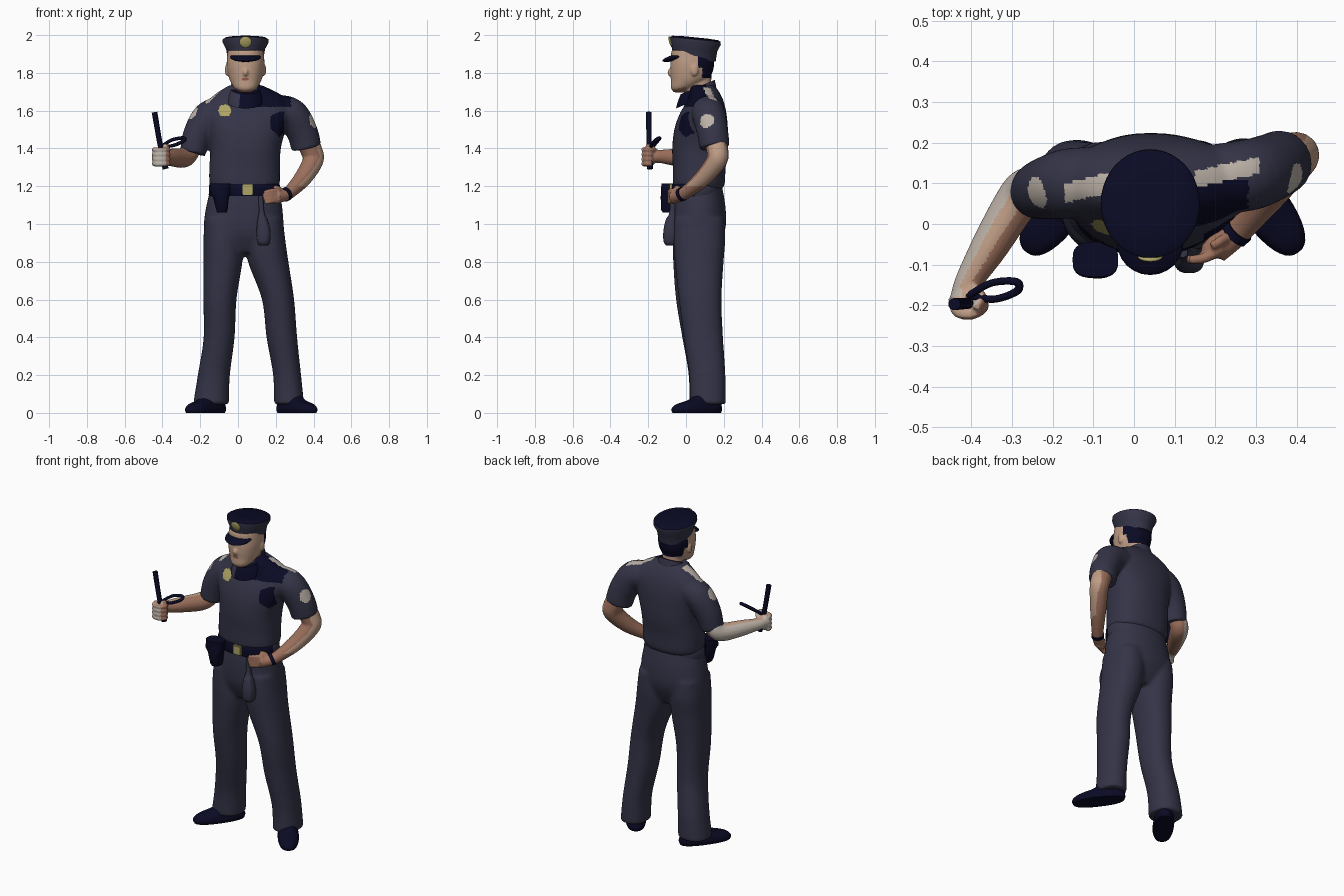
import bpy, bmesh, math
from mathutils import Vector, Matrix

COLOURS = {"uniform_navy": (.034, .034, .064), "dark_navy": (.003, .003, .018), "skin_tan": (.52, .335, .235),
           "skin_brown": (.34, .165, .11), "light_grey": (.50, .44, .385), "gold": (.42, .37, .13),
           "lip_red": (.30, .10, .075)}
NAVY, DARK, TAN, BROWN, LIGHT, GOLD, RED = range(7)
MATS = []
for nm, c in COLOURS.items():
    m = bpy.data.materials.new(nm)
    m.diffuse_color = (*c, 1)
    MATS.append(m)


def spline(keys, n=6):
    """Smooth in-between rows through the key rows."""
    out = []
    for i in range(len(keys) - 1):
        a, b, c, d = (keys[max(0, min(len(keys) - 1, i + k))] for k in (-1, 0, 1, 2))
        for s in range(n):
            t = s / n
            out.append([.5 * (2 * q + (r - p) * t + (2*p - 5*q + 4*r - w) * t*t + (3*q - p - 3*r + w) * t**3)
                        for p, q, r, w in zip(a, b, c, d)])
    return out + [list(keys[-1])]


def bridge(bm, rings, closed=False):
    rows = [[bm.verts.new(v) for v in r] for r in rings]
    n = len(rows[0])
    pairs = list(zip(rows, rows[1:])) + ([(rows[-1], rows[0])] if closed else [])
    for a, b in pairs:
        for i in range(n):
            bm.faces.new((a[i], a[(i + 1) % n], b[(i + 1) % n], b[i]))
    if not closed:
        bm.faces.new(rows[0][::-1])
        bm.faces.new(rows[-1])


def loft(bm, keys, n=40, p=2.2, slope=0, smooth=True):
    """Horizontal rounded sections, rows of z, centre x, centre y, half width, half depth."""
    rings = []
    for z, cx, cy, rx, ry in (spline(keys) if smooth else keys):
        ring = []
        for i in range(n):
            a = 2 * math.pi * i / n
            c, s = math.cos(a), math.sin(a)
            x = cx + rx * math.copysign(abs(c) ** (2 / p), c)
            y = cy + ry * math.copysign(abs(s) ** (2 / p), s)
            ring.append((x, y, z + slope * (y - .05)))
        rings.append(ring)
    bridge(bm, rings)


def tube(bm, keys, n=16, closed=False):
    """Round tube through rows of x, y, z, radius."""
    rows = spline(keys + [keys[0]] if closed else keys)
    rows = rows[:-1] if closed else rows
    pts = [Vector(r[:3]) for r in rows]
    side, rings = None, []
    for i, pt in enumerate(pts):
        nxt = pts[(i + 1) % len(pts)] if closed else pts[min(i + 1, len(pts) - 1)]
        prv = pts[i - 1] if closed else pts[max(i - 1, 0)]
        d = (nxt - prv).normalized()
        side = d.orthogonal() if side is None else side - d * side.dot(d)
        side.normalize()
        up = d.cross(side)
        rings.append([pt + rows[i][3] * (side * math.cos(2*math.pi*k/n) + up * math.sin(2*math.pi*k/n))
                      for k in range(n)])
    bridge(bm, rings, closed)


def ball(bm, loc, scale, rot=0):
    bmesh.ops.create_uvsphere(bm, u_segments=24, v_segments=16, radius=1, matrix=Matrix.Translation(loc)
                              @ Matrix.Rotation(rot, 4, 'X') @ Matrix.Diagonal((*scale, 1)))


def make(name, bm, rule, voxel=0, relax=4):
    """Object from bm; voxel fuses the pieces; rule is a colour or a function of face centre and normal."""
    bmesh.ops.recalc_face_normals(bm, faces=bm.faces)
    me = bpy.data.meshes.new(name)
    bm.to_mesh(me)
    bm.free()
    ob = bpy.data.objects.new(name, me)
    bpy.context.collection.objects.link(ob)
    if voxel:
        r = ob.modifiers.new("fuse", 'REMESH')
        r.mode, r.voxel_size = 'VOXEL', voxel
        s = ob.modifiers.new("relax", 'SMOOTH')
        s.factor, s.iterations = .5, relax
        me = bpy.data.meshes.new_from_object(ob.evaluated_get(bpy.context.evaluated_depsgraph_get()))
        ob.modifiers.clear()
        ob.data = me
    me.materials.clear()
    picks = [rule(p.center, p.normal) if callable(rule) else rule for p in me.polygons]
    used = sorted(set(picks))
    for k in used:
        me.materials.append(MATS[k])
    for p, k in zip(me.polygons, picks):
        p.material_index = used.index(k)
        p.use_smooth = True
    if not voxel:
        me.set_sharp_from_angle(angle=math.radians(40))
    return ob


# trousers: hips and two legs fused
bm = bmesh.new()
loft(bm, [(1.21, .035, .065, .174, .124), (1.10, .033, .068, .20, .14), (1.0, .03, .069, .211, .143),
          (.93, .033, .066, .205, .128), (.85, .037, .065, .14, .09)])
loft(bm, [(1.03, -.078, .066, .098, .13), (.92, -.08, .066, .103, .136), (.80, -.08, .06, .103, .128),
          (.60, -.096, .06, .088, .113), (.40, -.10, .078, .082, .098), (.20, -.128, .108, .085, .094),
          (.045, -.143, .112, .095, .096)])
loft(bm, [(1.03, .14, .07, .098, .132), (.92, .145, .071, .105, .137), (.80, .16, .07, .107, .129),
          (.60, .212, .075, .085, .113), (.40, .232, .092, .081, .104), (.20, .26, .113, .074, .096),
          (.045, .27, .115, .08, .096)])
make("trousers", bm, NAVY, .01, 10)

# shoes
for name, x, turn in (("left_shoe", -.172, -36), ("right_shoe", .312, 36)):
    bm = bmesh.new()
    loft(bm, [(0, 0, 0, .055, .15), (.02, 0, 0, .061, .156), (.045, 0, .012, .057, .138),
              (.07, 0, .05, .05, .092), (.11, 0, .07, .042, .06)], p=2.4)
    bm.transform(Matrix.Translation((x, .057, 0)) @ Matrix.Rotation(math.radians(turn), 4, 'Z'))
    make(name, bm, DARK)


# shirt with short sleeves; badge, pocket and patches are coloured regions
def shirt_rule(c, n):
    front = n.y < -.1 and c.y < .1
    if front and ((c.x + .07) / .034) ** 2 + ((c.z - 1.6) / .032) ** 2 < 1:
        return GOLD
    if front and .17 < c.x < .245 and 1.46 + abs(c.x - .22) * .9 < c.z < 1.60 - abs(c.x - .23) * .5:
        return DARK
    if (c - Vector((.387, .113, 1.543))).length < .04 or (c - Vector((-.228, .08, 1.578))).length < .04:
        return LIGHT
    if n.z > .2 and c.z > 1.58:
        if .15 < c.x < .31 and abs(c.y - .11 - (c.x - .15) * .22) < .021:
            return LIGHT
        if -.17 < c.x < -.06 and abs(c.y - .09 - (c.x + .11) * .25) < .024:
            return LIGHT
    if .10 < c.x < .28 and c.z > 1.62 and c.y < .11 and n.y < .1:
        return DARK
    return NAVY


bm = bmesh.new()
loft(bm, [(1.185, .035, .066, .172, .124), (1.215, .035, .068, .186, .137), (1.30, .035, .07, .187, .14),
          (1.40, .04, .075, .187, .148), (1.50, .045, .08, .208, .142), (1.58, .05, .09, .23, .125),
          (1.64, .055, .10, .222, .102), (1.69, .05, .098, .168, .083), (1.735, .04, .085, .085, .065)], p=2.3)
tube(bm, [(-.09, .11, 1.60, .08), (-.16, .10, 1.56, .086), (-.215, .088, 1.47, .077), (-.24, .08, 1.375, .068)], 24)
tube(bm, [(.19, .11, 1.60, .085), (.28, .12, 1.58, .088), (.338, .14, 1.49, .083), (.362, .152, 1.405, .08)], 24)
make("shirt", bm, shirt_rule, .008, 6)

# collar, higher at the back
bm = bmesh.new()
loft(bm, [(1.655, .04, .055, .1, .108), (1.69, .04, .058, .092, .1), (1.72, .04, .062, .08, .09)], slope=.42)
make("collar", bm, lambda c, n: DARK if c.x > .01 and c.y < .11 else NAVY)


# head: skull, jaw, neck, nose and ears fused
def head_rule(c, n):
    if c.z > 1.775 and c.y > .085 - .02 * (c.z > 1.83):
        return DARK
    if abs(c.x - .04) < .018 and abs(c.z - 1.768) < .007 and c.y < -.03:
        return RED
    return BROWN if n.z < -.6 and c.y < 0 else TAN


bm = bmesh.new()
loft(bm, [(1.697, .04, -.035, .03, .028), (1.72, .04, -.02, .06, .06), (1.76, .04, .015, .083, .095),
          (1.80, .04, .028, .094, .111), (1.85, .04, .033, .1, .116), (1.92, .04, .035, .095, .112)])
loft(bm, [(1.63, .04, .07, .065, .068), (1.70, .04, .065, .062, .068), (1.80, .04, .06, .06, .075)])
ball(bm, (.04, -.08, 1.802), (.014, .018, .022))
for x in (-.058, .138):
    ball(bm, (x, .045, 1.815), (.011, .02, .032))
make("head", bm, head_rule, .006, 3)

# peaked cap: flared crown with dark top, visor and badge
bm = bmesh.new()
loft(bm, [(1.87, .04, .045, .094, .112), (1.925, .04, .045, .103, .12), (1.962, .04, .05, .122, .134),
          (1.977, .04, .05, .121, .133), (1.985, .04, .05, .108, .12), (1.988, .04, .05, .05, .06)],
     p=2, slope=-.1, smooth=False)
make("cap_crown", bm, lambda c, n: DARK if n.z > .5 else NAVY)
bm = bmesh.new()
ball(bm, (.04, -.045, 1.884), (.082, .083, .017), math.radians(14))
make("cap_visor", bm, DARK)
bm = bmesh.new()
ball(bm, (.04, -.08, 1.963), (.031, .009, .032), math.radians(18))
make("cap_badge", bm, GOLD)


# left arm, bent forward, with a fist
def left_rule(c, n):
    d = -.85 * n.x + .5 * n.y
    if d > .45 or (c.y < -.14 and n.x < .45 and n.z < .5):
        return LIGHT
    return TAN if d > -.2 and n.z > 0 else BROWN


bm = bmesh.new()
tube(bm, [(-.235, .085, 1.43, .052), (-.265, .085, 1.37, .053), (-.295, .045, 1.35, .053), (-.355, -.055, 1.353, .046),
          (-.405, -.14, 1.358, .035), (-.415, -.185, 1.358, .038)])
ball(bm, (-.418, -.19, 1.357), (.036, .036, .05))
for k in range(4):
    z = 1.318 + .025 * k
    tube(bm, [(-.445, -.18, z, .013), (-.435, -.215, z, .014), (-.40, -.222, z, .014), (-.37, -.205, z, .013),
              (-.375, -.18, z, .012)], 10)
tube(bm, [(-.40, -.16, 1.38, .015), (-.375, -.18, 1.405, .014), (-.39, -.21, 1.415, .012)], 10)
make("left_arm", bm, left_rule, .006, 3)

# right arm, hand on hip
bm = bmesh.new()
tube(bm, [(.355, .15, 1.46, .06), (.39, .167, 1.385, .058), (.397, .162, 1.335, .055), (.345, .092, 1.245, .047),
          (.275, .003, 1.17, .035), (.24, -.035, 1.15, .032), (.20, -.063, 1.145, .036)])
ball(bm, (.205, -.06, 1.143), (.04, .025, .038))
for k in range(4):
    z = 1.118 + .018 * k
    tube(bm, [(.22, -.06, z + .005, .012), (.175, -.083, z + .003, .013),
              (.13 + .006 * abs(k - 2), -.088, z - .006, .011)], 10)
tube(bm, [(.235, -.03, 1.165, .014), (.215, -.04, 1.19, .012), (.19, -.055, 1.195, .011)], 10)
make("right_arm", bm, lambda c, n: TAN if n.x > .55 and c.z > 1.2 else BROWN, .006, 3)
bm = bmesh.new()
tube(bm, [(.26, -.014, 1.161, .037), (.246, -.029, 1.153, .036)], 20)
make("wristwatch", bm, DARK)

# baton with a hanging strap loop
bm = bmesh.new()
tube(bm, [(-.442, -.197, 1.592, .015), (-.412, -.195, 1.42, .014), (-.383, -.19, 1.292, .016)])
make("baton", bm, DARK)
bm = bmesh.new()
tube(bm, [(-.405, -.175, 1.41, .009), (-.35, -.145, 1.445, .009), (-.29, -.142, 1.455, .01),
          (-.288, -.165, 1.44, .01), (-.345, -.185, 1.415, .009)], 10, True)
make("baton_strap", bm, DARK)

# belt, buckle, holster and hanging pouch
bm = bmesh.new()
loft(bm, [(1.148, .035, .058, .186, .133), (1.155, .035, .058, .19, .136), (1.205, .035, .058, .188, .134),
          (1.213, .035, .058, .182, .13)], smooth=False)
make("belt", bm, lambda c, n: DARK if c.y < .03 else NAVY)
bm = bmesh.new()
bmesh.ops.create_cube(bm, size=1, matrix=Matrix.Translation((.052, -.078, 1.183)) @ Matrix.Diagonal((.057, .018, .058, 1)))
bmesh.ops.bevel(bm, geom=bm.edges[:], offset=.004, segments=2, affect='EDGES')
make("buckle", bm, GOLD)
bm = bmesh.new()
loft(bm, [(1.06, -.085, -.09, .025, .032), (1.075, -.085, -.092, .03, .04), (1.14, -.09, -.092, .042, .042),
          (1.165, -.095, -.09, .056, .043), (1.215, -.095, -.087, .056, .043)], 28, 2.8, smooth=False)
make("holster", bm, DARK)
bm = bmesh.new()
loft(bm, [(.885, .135, -.08, .02, .022), (.905, .135, -.083, .034, .035), (.96, .135, -.083, .037, .037),
          (1.02, .13, -.08, .027, .028), (1.06, .125, -.072, .015, .016), (1.15, .12, -.068, .012, .014)], 24, 2.6)
make("hanging_pouch", bm, NAVY)
